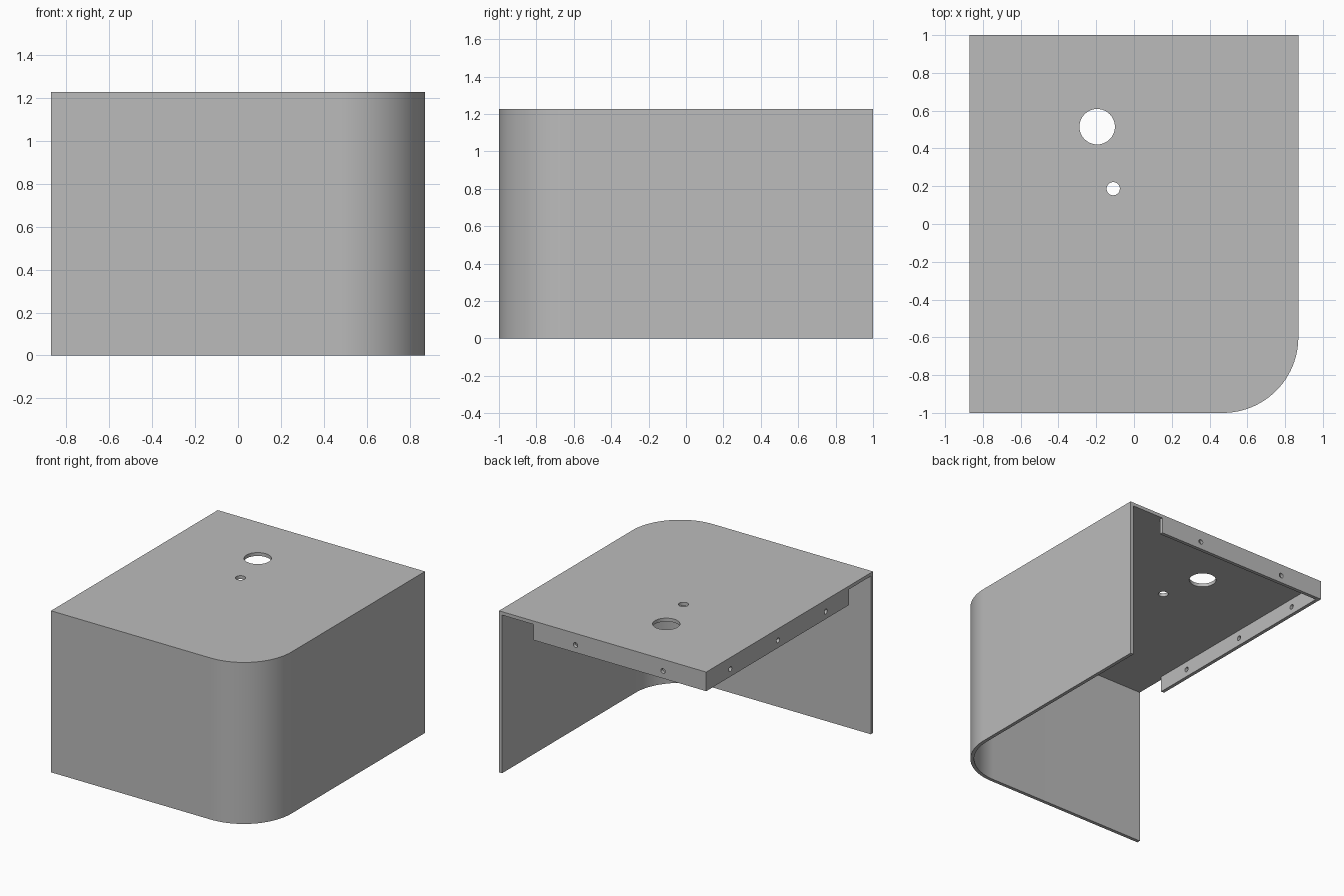
import bpy
import bmesh
from math import cos, sin, pi, radians
from mathutils import Matrix, Vector

default_cube = bpy.data.objects.get("Cube")
if default_cube:
    bpy.data.objects.remove(default_cube, do_unlink=True)

X, Y, H = 0.87, 1.0, 1.226      # half width, half depth, height
T = 0.026                       # sheet thickness
R = 0.4                         # outer bend radius
DROP = 0.145                    # flange height including the plate
NOTCH = 0.29                    # gap between flange end and wall
HOLE_Z = 1.138

grey = bpy.data.materials.new("sheet_grey")
grey.use_nodes = True
colour = (0.5, 0.5, 0.5, 1)
grey.diffuse_color = colour
grey.node_tree.nodes["Principled BSDF"].inputs["Base Color"].default_value = colour


def make_object(name, bm):
    bmesh.ops.recalc_face_normals(bm, faces=bm.faces)
    mesh = bpy.data.meshes.new(name)
    bm.to_mesh(mesh)
    bm.free()
    mesh.materials.append(grey)
    obj = bpy.data.objects.new(name, mesh)
    bpy.context.collection.objects.link(obj)
    return obj


def select_only(obj):
    bpy.ops.object.select_all(action='DESELECT')
    obj.select_set(True)
    bpy.context.view_layer.objects.active = obj


def prism(name, outline, z0, z1):
    """Extrude a flat outline from z0 up to z1."""
    bm = bmesh.new()
    face = bm.faces.new([bm.verts.new((x, y, z0)) for x, y in outline])
    top = bmesh.ops.extrude_face_region(bm, geom=[face])["geom"]
    bmesh.ops.translate(bm, vec=(0, 0, z1 - z0),
                        verts=[v for v in top if isinstance(v, bmesh.types.BMVert)])
    return make_object(name, bm)


def drill(obj, holes, axis):
    """Cut round holes, given as (centre, radius), along an axis."""
    bm = bmesh.new()
    turn = Vector((0, 0, 1)).rotation_difference(Vector(axis)).to_matrix().to_4x4()
    for centre, radius in holes:
        bmesh.ops.create_cone(bm, cap_ends=True, segments=40, radius1=radius,
                              radius2=radius, depth=0.2,
                              matrix=Matrix.Translation(centre) @ turn)
    cutter = make_object("hole_cutter", bm)
    cutter.hide_render = True
    mod = obj.modifiers.new("holes", 'BOOLEAN')
    mod.operation = 'DIFFERENCE'
    mod.solver = 'EXACT'
    mod.object = cutter
    select_only(obj)
    bpy.ops.object.modifier_apply(modifier=mod.name)
    bpy.data.objects.remove(cutter, do_unlink=True)


def bend(inset, steps=24):
    """Front left end, rounded corner, back right end, moved in by inset."""
    cx, cy, r = X - R, R - Y, R - inset
    arc = [(cx + r * cos(a), cy + r * sin(a))
           for a in (-pi / 2 + pi / 2 * i / steps for i in range(steps + 1))]
    return [(-X, inset - Y)] + arc + [(X - inset, Y)]


def rectangle(x0, x1, y0, y1):
    return [(x0, y0), (x1, y0), (x1, y1), (x0, y1)]


# Top plate with a large and a small hole
plate = prism("top_plate", bend(0) + [(-X, Y)], H - T, H)
drill(plate, [((-0.195, 0.515, H), 0.094), ((-0.11, 0.187, H), 0.035)], (0, 0, 1))

# Front and side wall, one sheet bent round the corner
wall = prism("bent_wall", bend(0) + bend(T)[::-1], 0, H - T)

# Short flanges along the two open sides
back = prism("back_flange", rectangle(-X, X - NOTCH, Y - T, Y), H - DROP, H - T)
drill(back, [((x, Y, HOLE_Z), 0.018) for x in (-0.507, 0.228)], (0, 1, 0))

side = prism("side_flange", rectangle(-X, T - X, NOTCH - Y, Y - T), H - DROP, H - T)
drill(side, [((-X, y, HOLE_Z), 0.018) for y in (-0.434, 0.138, 0.711)], (1, 0, 0))

# Smooth bends and hole walls, sharp sheet edges
for part in (plate, wall, back, side):
    select_only(part)
    bpy.ops.object.shade_smooth_by_angle(angle=radians(30))
